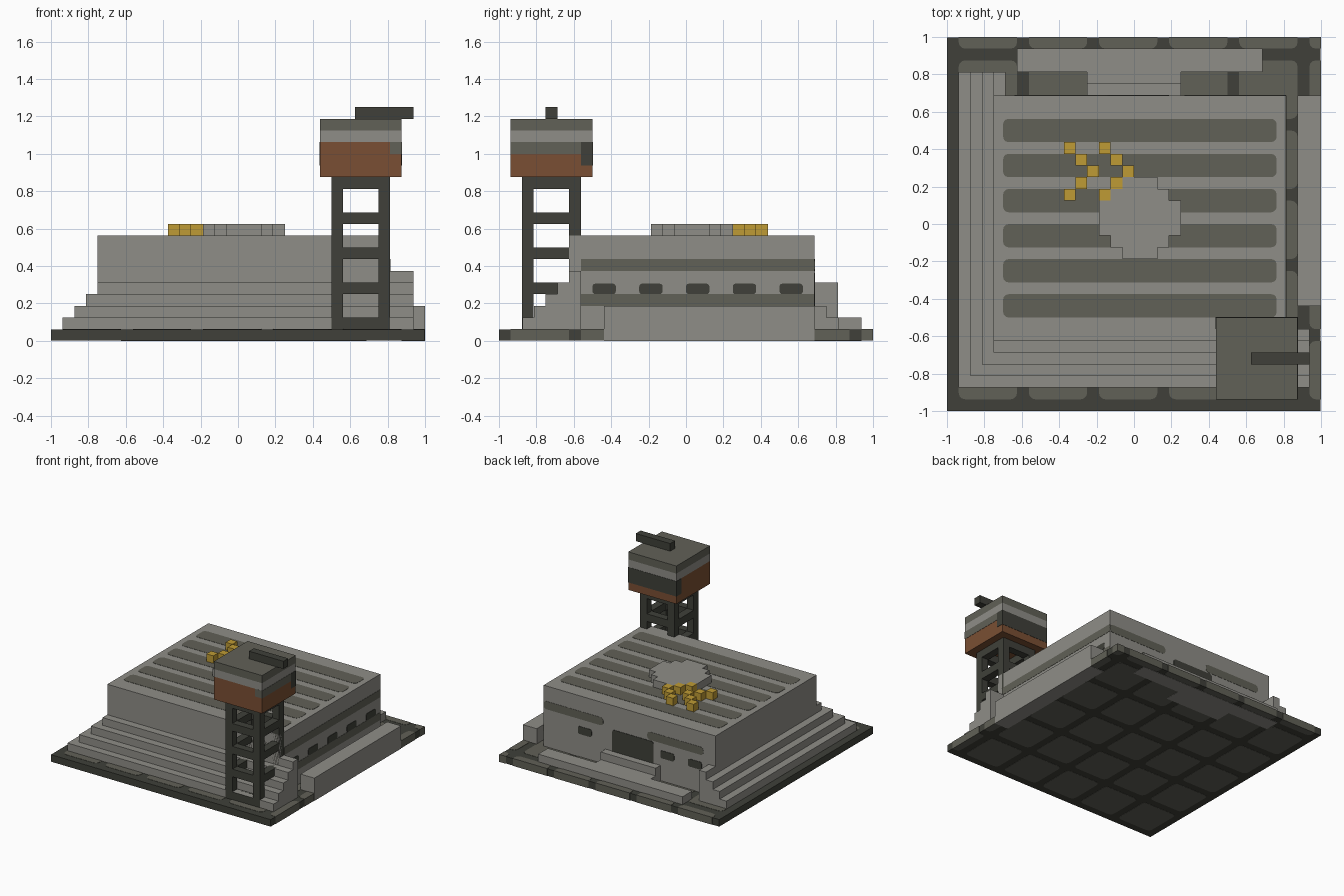
import bpy, bmesh, math

cube = bpy.data.objects.get("Cube")
if cube:
    bpy.data.objects.remove(cube, do_unlink=True)

U = 0.0625  # grid unit


def material(name, rgb):
    m = bpy.data.materials.new(name)
    m.use_nodes = True
    m.diffuse_color = (*rgb, 1)
    bsdf = next(n for n in m.node_tree.nodes if n.type == 'BSDF_PRINCIPLED')
    bsdf.inputs["Base Color"].default_value = (*rgb, 1)
    bsdf.inputs["Roughness"].default_value = 0.9
    return m


STONE = material("stone grey", (0.275, 0.270, 0.245))
OLIVE = material("olive grey", (0.120, 0.119, 0.095))
DARK = material("dark iron", (0.050, 0.051, 0.041))
BROWN = material("rust brown", (0.195, 0.078, 0.033))
GOLD = material("gold", (0.520, 0.330, 0.035))


def new_object(name, bm, mat):
    bmesh.ops.recalc_face_normals(bm, faces=bm.faces)
    me = bpy.data.meshes.new(name)
    bm.to_mesh(me)
    bm.free()
    me.materials.append(mat)
    ob = bpy.data.objects.new(name, me)
    bpy.context.collection.objects.link(ob)
    return ob


def add_prism(bm, pts, lo, hi, axis='Z'):
    """Extrude a 2D outline along an axis."""
    place = {'X': lambda a, b, c: (c, a, b),
             'Y': lambda a, b, c: (a, c, b),
             'Z': lambda a, b, c: (a, b, c)}[axis]
    f = bm.faces.new([bm.verts.new(place(a, b, lo)) for a, b in pts])
    ext = bmesh.ops.extrude_face_region(bm, geom=[f])
    d = place(0, 0, hi - lo)
    bmesh.ops.translate(bm, vec=d, verts=[v for v in ext["geom"] if isinstance(v, bmesh.types.BMVert)])


def rect(a0, a1, b0, b1):
    return [(a0, b0), (a1, b0), (a1, b1), (a0, b1)]


def rounded(a0, a1, b0, b1, r):
    pts = []
    for i, (ca, cb) in enumerate([(a1 - r, b1 - r), (a0 + r, b1 - r), (a0 + r, b0 + r), (a1 - r, b0 + r)]):
        for k in range(4):
            t = math.pi / 2 * (i + k / 3)
            pts.append((ca + r * math.cos(t), cb + r * math.sin(t)))
    return pts


def boxes(name, mat, *dims):
    bm = bmesh.new()
    for x0, x1, y0, y1, z0, z1 in dims:
        add_prism(bm, rect(x0, x1, y0, y1), z0, z1)
    return new_object(name, bm, mat)


def plates(name, mat, axis, lo, hi, r, rects):
    bm = bmesh.new()
    for q in rects:
        add_prism(bm, rounded(*q, r), lo, hi, axis)
    return new_object(name, bm, mat)


# Paved base: dark slab with lighter tiles, cut off at the right and back edges
boxes("base_slab", DARK, (-1, 0.997, -1, 0.997, 0.003, 0.0605))
bm = bmesh.new()
EDGE = 0.9985
for i in range(6):
    for j in range(6):
        x0, y0 = -1 + U + 6 * U * i, -1 + U + 6 * U * j
        tile = rounded(x0, x0 + 5 * U, y0, y0 + 5 * U, 0.035)
        pts = []
        for x, y in tile:
            p = (min(x, EDGE), min(y, EDGE))
            if p not in pts:
                pts.append(p)
        add_prism(bm, pts, 0.0015, 0.0625)
new_object("paving_tiles", bm, OLIVE)

# Main building
boxes("main_building", STONE, (-0.75, 0.8125, -0.625, 0.6875, 0.05, 0.5625))

# Steps wrapping the front and left-hand sides
for i in range(4):
    x0, y0 = -0.9375 + U * i, -0.875 + U * i
    bm = bmesh.new()
    add_prism(bm, [(x0, y0), (0.9375, y0), (0.9375, -0.5625), (-0.6875, -0.5625),
                   (-0.6875, 0.8125), (x0, 0.8125)], 0.055, 0.125 + U * i)
    new_object(f"wrap_step_{i + 1}", bm, STONE)
boxes("step_end_block", STONE, (0.8125, 0.9375, -0.625, -0.5625, 0.055, 0.375))

# Low side wall, back terrace and door platform
boxes("side_wall", STONE, (0.875, 1, -0.4375, 0.6875, 0, 0.1875))
boxes("back_terrace", STONE, (-0.625, 0.6875, 0.8125, 0.9375, 0, 0.125))
boxes("door_platform", STONE, (-0.25, 0.25, 0.68, 0.75, 0, 0.1875),
      (-0.25, 0.25, 0.74, 0.8125, 0, 0.125))

# Roof stripes
plates("roof_stripes", OLIVE, 'Z', 0.56, 0.5645, 0.03,
       [(-0.70, 0.763, -0.5 + 3 * U * k, -0.375 + 3 * U * k) for k in range(6)])

# Right wall: bands and windows
boxes("right_wall_bands", OLIVE, *[(0.81, 0.8145, -0.5625, 0.6875, z, z + U) for z in (0.1875, 0.375)])
plates("right_wall_windows", DARK, 'X', 0.81, 0.816, 0.015,
       [(-0.5 + 4 * U * k, -0.375 + 4 * U * k, 0.25, 0.306) for k in range(5)])

# Back wall: bands, windows and door
plates("back_wall_bands", OLIVE, 'Y', 0.685, 0.6895, 0.025,
       [(0.27, 0.8125, 0.372, 0.4375), (-0.64, -0.13, 0.372, 0.4375)])
plates("back_wall_windows", DARK, 'Y', 0.685, 0.691, 0.015,
       [(x, x + 0.125, 0.25, 0.3125) for x in (-0.625, -0.375, 0.375)])
plates("back_door", DARK, 'Y', 0.685, 0.691, 0.02, [(-0.1875, 0.1875, 0.15, 0.365)])

# Stepped round mound on the roof
bm = bmesh.new()
half = [(2 * U, 4 * U), (2 * U, 3 * U), (3 * U, 3 * U), (3 * U, 2 * U), (4 * U, 2 * U)]
right = [(x, y - U + U) for x, y in half]
outline = ([(x, y) for x, y in right] +
           [(x, U - y) for x, y in reversed(right)] +
           [(U - x, U - y) for x, y in right] +
           [(U - x, y) for x, y in reversed(right)])
add_prism(bm, outline, 0.555, 0.625)
new_object("roof_mound", bm, STONE)

# Gold cubes scattered beside the mound
cells = [(-6, 6), (-3, 6), (-5, 5), (-2, 5), (-4, 4), (-1, 4), (-5, 3), (-2, 3), (-6, 2), (-3, 2)]
boxes("gold_cubes", GOLD, *[(i * U, (i + 1) * U, j * U, (j + 1) * U, 0.5625, 0.626) for i, j in cells])

# Watchtower frame
X0, X1, Y0, Y1 = 0.5, 0.8125, -0.877, -0.5625
boxes("tower_legs", DARK, *[(x, x + U, y, y + U, 0.06, 0.88)
                            for x in (X0, X1 - U) for y in (Y0, Y1 - U)])
beams = []
for k in range(5):
    z = U + 3 * U * k
    for y in (Y0, Y1 - U):
        beams.append((X0 + U, X1 - U, y, y + U, z, z + U))
    for x in (X0, X1 - U):
        beams.append((x, x + U, Y0 + U, Y1 - U, z, z + U))
boxes("tower_beams", DARK, *beams)

# Watchtower cabin in stacked layers
CX = (0.4375, 0.875, -0.9375, -0.5)
boxes("cabin_body", BROWN, (*CX, 0.875, 1.0625))
boxes("cabin_band", STONE, (*CX, 1.0625, 1.125))
boxes("cabin_roof", OLIVE, (*CX, 1.125, 1.1875))
boxes("cabin_side_trim", OLIVE, (0.8125, 0.877, -0.939, -0.5625, 1.0, 1.0625))
boxes("cabin_back_window", DARK, (0.4355, 0.8775, -0.5625, -0.498, 0.9375, 1.0625))
boxes("cabin_barrel", DARK, (0.625, 0.9375, -0.75, -0.6875, 1.1875, 1.25))
